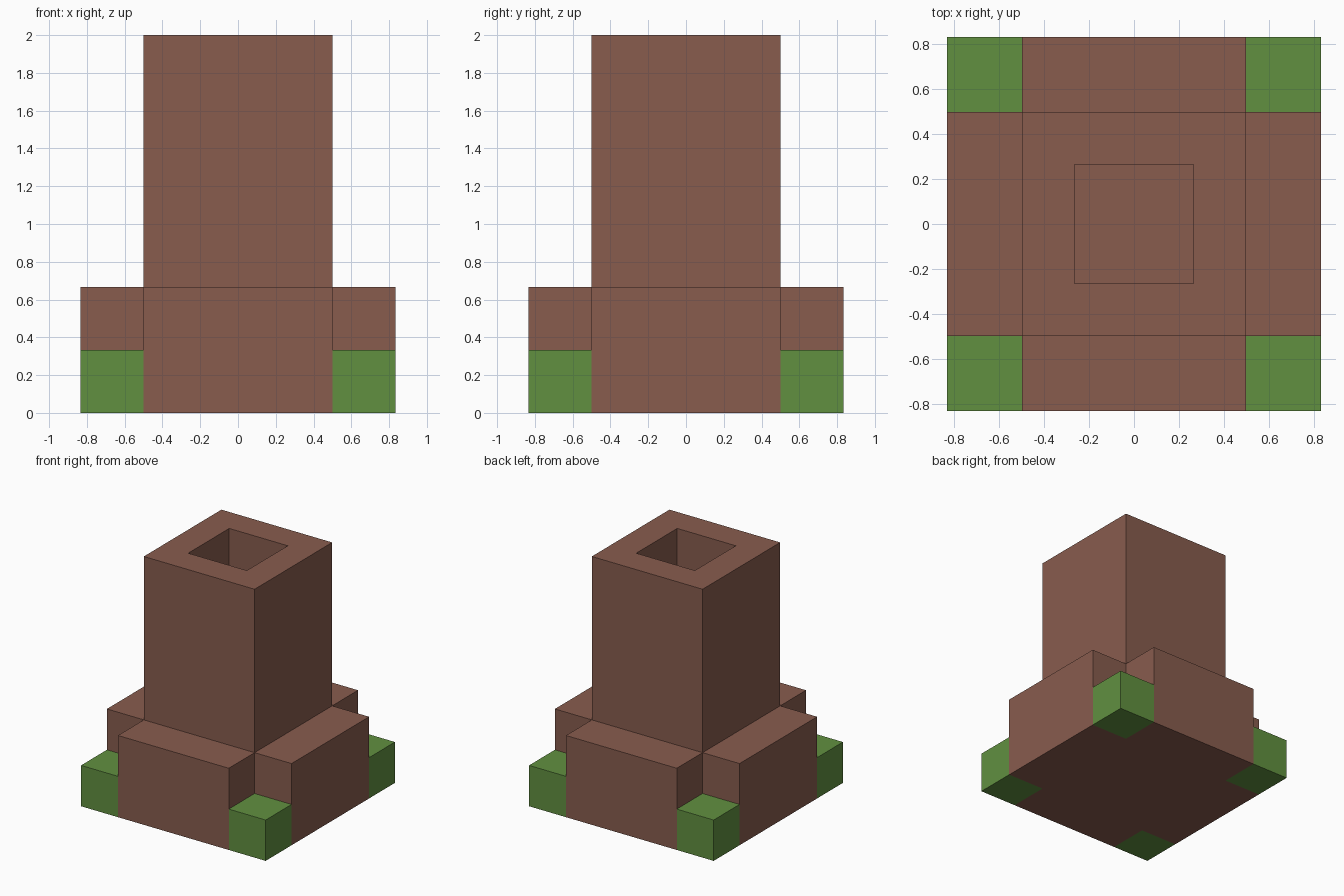
import bpy
import bmesh
from mathutils import Matrix, Vector

U = 1 / 3  # one block of the grid

cube = bpy.data.objects.get("Cube")
if cube:
    bpy.data.objects.remove(cube, do_unlink=True)


def make_material(name, color):
    mat = bpy.data.materials.new(name)
    mat.use_nodes = True
    mat.diffuse_color = color
    mat.node_tree.nodes["Principled BSDF"].inputs["Base Color"].default_value = color
    return mat


def box_mesh(size):
    """Box resting on z = 0, centred in x and y."""
    bm = bmesh.new()
    bmesh.ops.create_cube(bm, size=1)
    bmesh.ops.transform(
        bm, verts=bm.verts,
        matrix=Matrix.Diagonal((*size, 1)) @ Matrix.Translation((0, 0, 0.5)))
    return bm


def add_part(name, bm, location, mat):
    mesh = bpy.data.meshes.new(name)
    bm.to_mesh(mesh)
    bm.free()
    mesh.materials.append(mat)
    obj = bpy.data.objects.new(name, mesh)
    obj.location = location
    bpy.context.collection.objects.link(obj)
    return obj


bark = make_material("bark_brown", (0.246, 0.107, 0.076, 1))
grass = make_material("grass_green", (0.120, 0.279, 0.051, 1))

# Trunk with a square hollow sunk into its top
bm = box_mesh((3 * U, 3 * U, 6 * U))
top = max(bm.faces, key=lambda f: f.calc_center_median().z)
bmesh.ops.inset_region(bm, faces=[top], thickness=U)
floor = bmesh.ops.extrude_discrete_faces(bm, faces=[top])["faces"][0]
bmesh.ops.translate(bm, verts=floor.verts, vec=Vector((0, 0, -U)))
add_part("trunk", bm, (0, 0, 0), bark)

# Root ledges on the four sides
for name, dx, dy in (("front", 0, -1), ("back", 0, 1), ("right", -1, 0), ("left", 1, 0)):
    size = (U if dx else 3 * U, U if dy else 3 * U, 2 * U)
    add_part(f"{name}_root", box_mesh(size), (dx * 2 * U, dy * 2 * U, 0), bark)

# Grass blocks in the corners
for side, sx in (("right", -1), ("left", 1)):
    for end, sy in (("front", -1), ("back", 1)):
        add_part(f"{end}_{side}_grass", box_mesh((U, U, U)),
                 (sx * 2 * U, sy * 2 * U, 0), grass)
